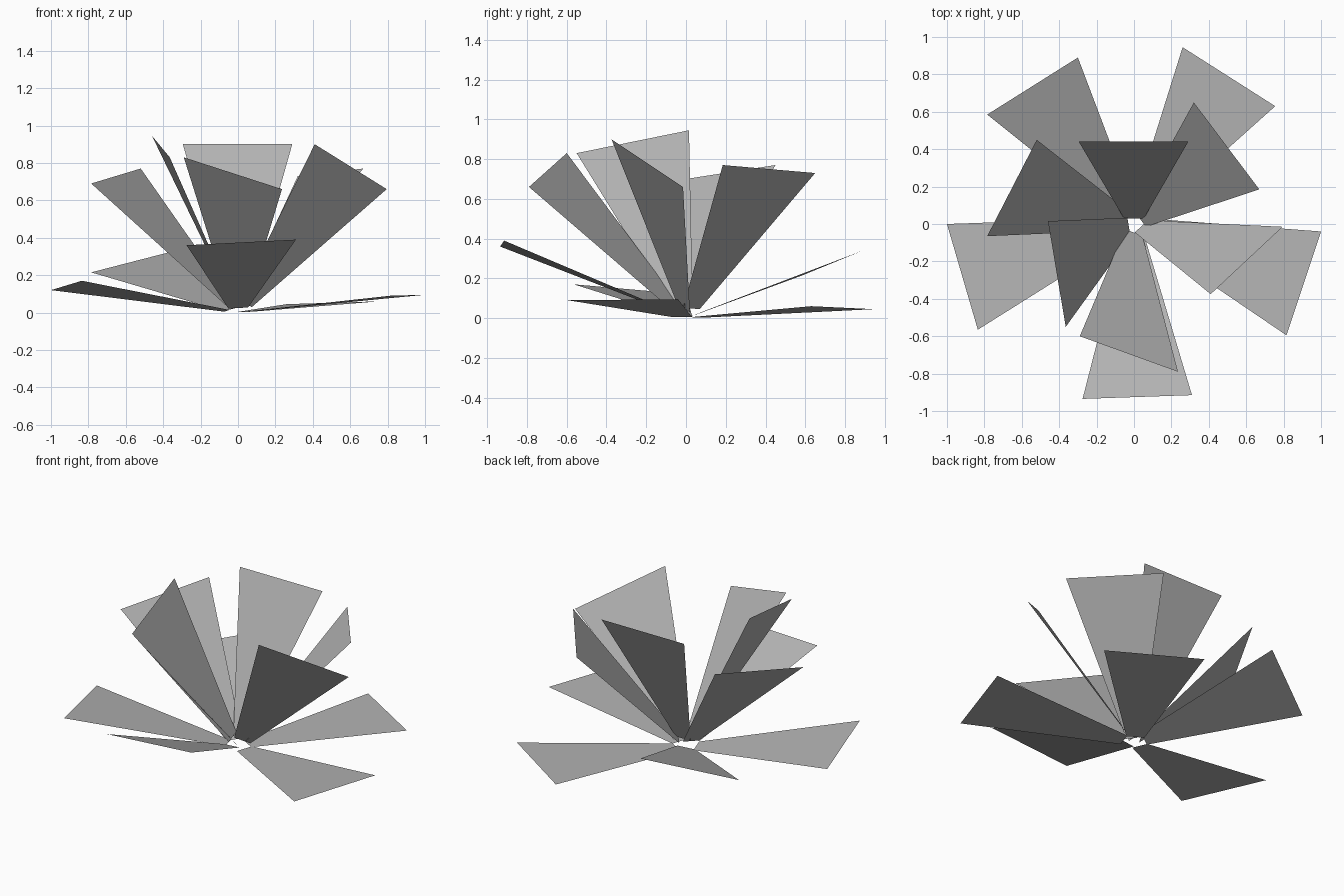
import bpy
from mathutils import Vector

BASE = 0.065     # petal starts this far along its own axis
BASE_W = 0.18    # base width relative to tip width

grey = bpy.data.materials.new("petal_grey")
grey.diffuse_color = (0.45, 0.45, 0.45, 1)


def petal(name, a, b):
    """Flat tapered petal growing from the flower heart to tip edge a-b."""
    a, b = Vector(a), Vector(b)
    root = (a + b) / 2 * BASE
    half = (b - a) / 2 * BASE_W
    me = bpy.data.meshes.new(name)
    me.from_pydata([root - half, root + half, b, a], [], [(0, 1, 2, 3)])
    me.materials.append(grey)
    ob = bpy.data.objects.new(name, me)
    bpy.context.collection.objects.link(ob)


# tip edges (right corner, left corner seen from the heart) per whorl
whorls = {
    "outer_petal": [
        ((0.755, 0.63, 0.06), (0.26, 0.945, 0.045)),
        ((-0.30, 0.89, 0.34), (-0.785, 0.585, 0.215)),
        ((-1.0, 0.0, 0.12), (-0.835, -0.565, 0.17)),
        ((-0.275, -0.935, 0.36), (0.31, -0.915, 0.39)),
        ((0.815, -0.595, 0.09), (1.0, -0.04, 0.095)),
    ],
    "middle_petal": [
        ((0.67, 0.185, 0.77), (0.32, 0.65, 0.73)),
        ((-0.52, 0.45, 0.77), (-0.785, -0.065, 0.69)),
        ((-0.29, -0.60, 0.83), (0.235, -0.79, 0.66)),
    ],
    "inner_petal": [
        ((0.29, 0.44, 0.90), (-0.295, 0.44, 0.90)),
        ((-0.46, 0.015, 0.945), (-0.365, -0.55, 0.83)),
        ((0.41, -0.375, 0.90), (0.795, -0.015, 0.66)),
    ],
}

for part, tips in whorls.items():
    for i, (a, b) in enumerate(tips, 1):
        petal(f"{part}_{i}", a, b)
